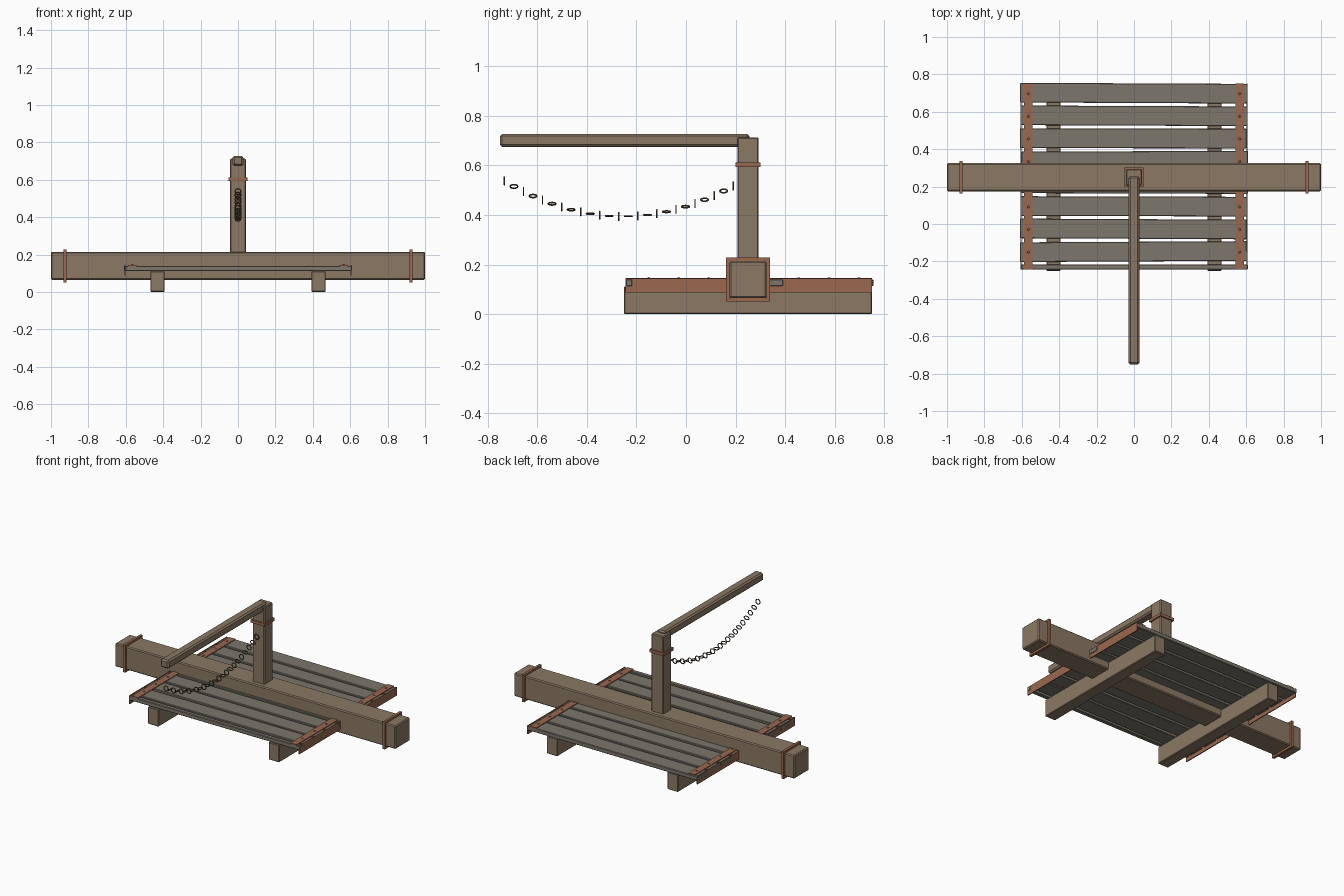
import bpy, math, random

if "Cube" in bpy.data.objects:
    bpy.data.objects.remove(bpy.data.objects["Cube"])
random.seed(4)


def mat(name, c):
    m = bpy.data.materials.new(name)
    m.diffuse_color = (*c, 1)
    m.use_nodes = True
    m.node_tree.nodes["Principled BSDF"].inputs["Base Color"].default_value = m.diffuse_color
    return m


WOOD = mat("weathered_wood", (0.26, 0.19, 0.13))
GREY = mat("grey_planks", (0.20, 0.18, 0.15))
RUST = mat("rusty_iron", (0.32, 0.14, 0.08))
IRON = mat("dark_iron", (0.13, 0.08, 0.05))


def box(name, x, y, z, m, bevel=0.0):
    """Box from (min, max) ranges."""
    r = (x, y, z)
    bpy.ops.mesh.primitive_cube_add(size=1, location=[(a + b) / 2 for a, b in r])
    o = bpy.context.object
    o.name = name
    for v in o.data.vertices:
        v.co = [c * (b - a) for c, (a, b) in zip(v.co, r)]
    o.data.materials.append(m)
    if bevel:
        mod = o.modifiers.new("edge", 'BEVEL')
        mod.width = bevel
        mod.segments = 1
    return o


def band(name, x, y, z, m, axis, wall):
    """Open rectangular strap: four bars wrapped round one axis."""
    r = [x, y, z]
    a, b = [i for i in range(3) if i != axis]
    for k, (i, j) in enumerate(((a, b), (b, a))):
        for s in (0, 1):
            q = list(r)
            lo, hi = r[i]
            q[i] = (lo, lo + wall) if s == 0 else (hi - wall, hi)
            if k:
                q[j] = (r[j][0] + wall, r[j][1] - wall)
            box(f"{name}_{k}{s}", *q, m)


# Main beam with end straps
box("main_beam", (-1, 1), (0.175, 0.325), (0.065, 0.215), WOOD, 0.006)
for s in (-1, 1):
    band("beam_strap", (s * 0.925 - 0.008, s * 0.925 + 0.008),
         (0.162, 0.338), (0.052, 0.228), RUST, 0, 0.014)

# Runners under the platform
for s in (-1, 1):
    box("runner", (s * 0.43 - 0.038, s * 0.43 + 0.038), (-0.25, 0.75), (0, 0.112), WOOD, 0.004)

# Planks, slightly uneven
pitch = 0.121
tops = [0.752 - pitch * i for i in range(9)]
for i, t in enumerate(tops):
    low = max(t - 0.105, -0.243)
    dx = random.uniform(-0.005, 0.005)
    p = box("plank", (-0.606 + dx, 0.606 + dx), (low, t), (0.113, 0.14), GREY, 0.003)
    if i < 8:
        p.rotation_euler.z = random.uniform(-0.006, 0.006)

# Angle irons on the platform ends, with rivets
for s in (-1, 1):
    box("edge_strip", (s * 0.565 - 0.022, s * 0.565 + 0.022), (-0.243, 0.75), (0.137, 0.145), RUST)
    box("edge_flange", (s * 0.604 - 0.003, s * 0.604 + 0.003), (-0.243, 0.75), (0.088, 0.143), RUST)
    for t in tops[:8]:
        bpy.ops.mesh.primitive_uv_sphere_add(segments=8, ring_count=6, radius=0.007,
                                             location=(s * 0.565, t - 0.055, 0.144))
        o = bpy.context.object
        o.name = "rivet"
        o.scale.z = 0.7
        o.data.materials.append(RUST)

# Upright post with strap, and overhanging arm
box("post", (-0.043, 0.043), (0.207, 0.293), (0.2, 0.713), WOOD, 0.005)
band("post_strap", (-0.051, 0.051), (0.199, 0.301), (0.593, 0.612), RUST, 2, 0.009)
box("arm", (-0.029, 0.029), (-0.75, 0.255), (0.674, 0.727), WOOD, 0.009)

# Sagging chain of alternating links
n = 25
for i in range(n):
    t = i / (n - 1)
    y = -0.732 + 0.922 * t
    z = 0.537 - 0.02 * t - 0.133 * 4 * t * (1 - t)
    slope = math.atan2(-0.02 - 0.532 * (1 - 2 * t), 0.922)
    bpy.ops.mesh.primitive_torus_add(major_radius=0.0155, minor_radius=0.0032,
                                     major_segments=12, minor_segments=6,
                                     location=(0, y, z),
                                     rotation=(0 if i % 2 else math.pi / 2, slope, 0))
    o = bpy.context.object
    o.name = "chain_link"
    o.data.materials.append(IRON)
    bpy.ops.object.shade_smooth_by_angle()
